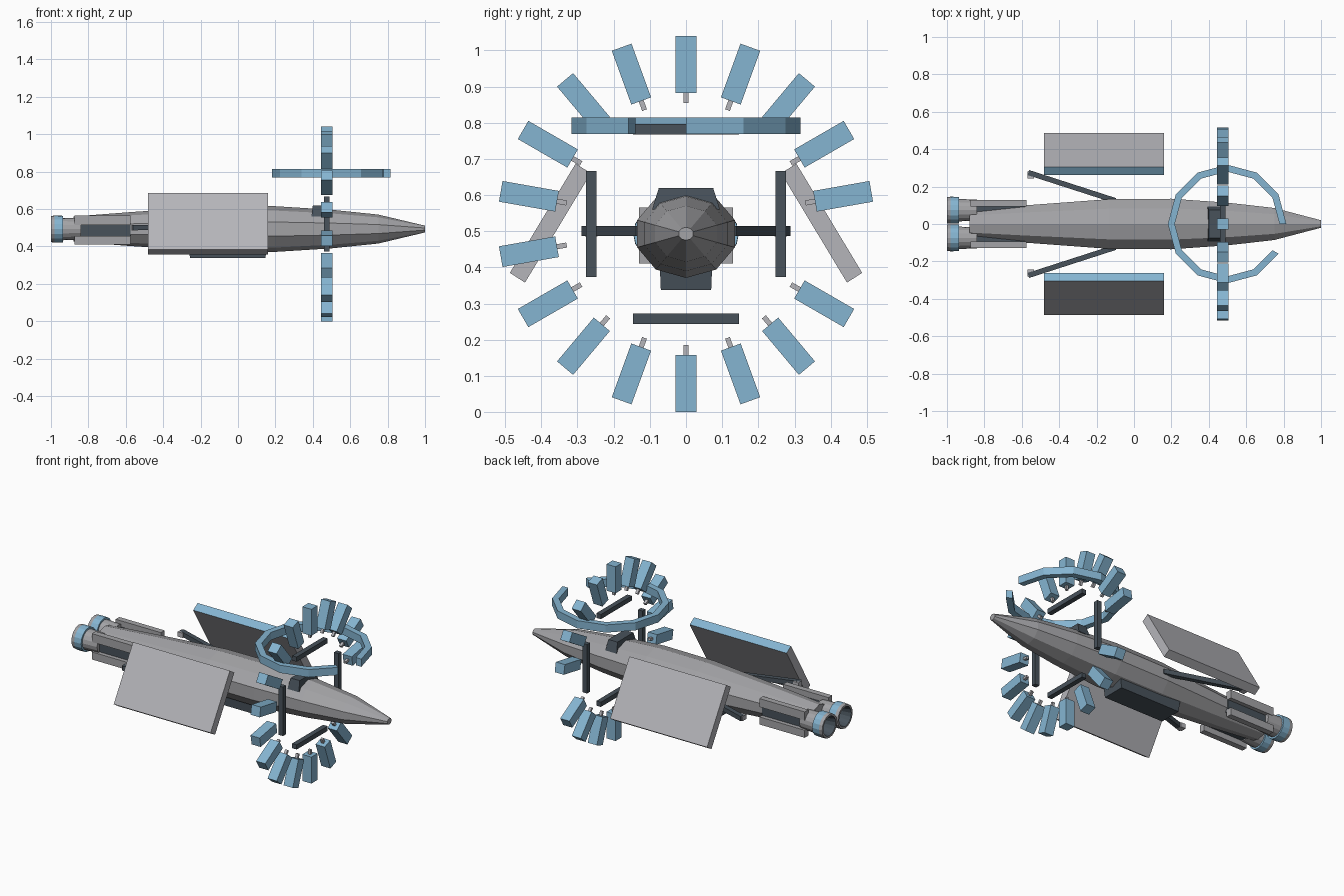
import bpy, bmesh, math
from mathutils import Vector, Matrix

if "Cube" in bpy.data.objects:
    bpy.data.objects.remove(bpy.data.objects["Cube"])


def mat(name, r, g, b):
    m = bpy.data.materials.new(name)
    m.diffuse_color = (r, g, b, 1)
    m.use_nodes = True
    m.node_tree.nodes["Principled BSDF"].inputs["Base Color"].default_value = m.diffuse_color
    return m


HULL = mat("hull grey", .37, .37, .385)
LIGHT = mat("light grey", .46, .46, .49)
BLUE = mat("sky blue", .235, .46, .64)
DARK = mat("dark slate", .065, .085, .105)


def finish(name, bm, *mats, recalc=True):
    if recalc:
        bmesh.ops.recalc_face_normals(bm, faces=bm.faces[:])
    me = bpy.data.meshes.new(name)
    bm.to_mesh(me)
    bm.free()
    for m in mats:
        me.materials.append(m)
    ob = bpy.data.objects.new(name, me)
    bpy.context.collection.objects.link(ob)
    return ob


def box(name, size, mtx, m, taper=1.0):
    """Box under a matrix; taper scales its lower face."""
    bm = bmesh.new()
    bmesh.ops.create_cube(bm, size=1)
    for v in bm.verts:
        k = taper if v.co.z < 0 else 1
        v.co = Vector((v.co.x * size[0] * k, v.co.y * size[1] * k, v.co.z * size[2]))
    bm.transform(mtx)
    return finish(name, bm, m)


def at(x, y, z):
    return Matrix.Translation((x, y, z))


def lathe(name, profile, n, center, mats, rule=lambda x: 0, start=math.pi / 2,
          closed=False, zscale=1):
    """Rings (x, radius) about an axis parallel to x."""
    bm = bmesh.new()
    rings = []
    for x, r in profile:
        rings.append([bm.verts.new((x, center[0] + r * math.cos(start + i * math.tau / n),
                                    center[1] + zscale * r * math.sin(start + i * math.tau / n)))
                      for i in range(n)])
    pairs = list(zip(rings, rings[1:])) + ([(rings[-1], rings[0])] if closed else [])
    for a, b in pairs:
        for i in range(n):
            bm.faces.new((a[i], a[i - 1], b[i - 1], b[i]))
    if not closed:
        bm.faces.new(rings[0])
        bm.faces.new(rings[-1])
    for f in bm.faces:
        f.material_index = rule(f)
    return finish(name, bm, *mats)


# main hull: ten-sided spindle
lathe("hull", [(-.88, .078), (-.58, .105), (-.13, .14), (.2, .142), (.5, .12), (.75, .09), (1, .021)],
      10, (0, .493), [HULL], zscale=.86)

# dark sensor hump on top of the hull
box("sensor_hump", (.06, .15, .06), at(.43, 0, .59), DARK, 1.25)

# belly bay below the hull
box("belly_bay", (.42, .145, .07), at(-.055, 0, .372), DARK, .96)

# engine section: dark core with grey rails either side
box("engine_core", (.29, .21, .085), at(-.72, 0, .487), DARK)
for s in (-1, 1):
    box("upper_rail", (.3, .035, .05), at(-.725, s * .112, .54), HULL)
    box("lower_rail", (.3, .035, .045), at(-.725, s * .112, .433), HULL)

    # engine bells with a blue band and a dark hollow mouth
    def bell_rule(f):
        c = f.calc_center_median()
        r = math.hypot(c.y - s * .074, c.z - .493)
        if r < .062 and c.x < -.9:
            return 2
        return 1 if -.98 < c.x < -.935 and r > .062 else 0
    lathe("engine_bell", [(-.84, .056), (-.935, .06), (-.935, .071), (-.98, .072), (-1, .07),
                          (-1, .058), (-.93, .045), (-.925, .003)],
          16, (s * .074, .493), [HULL, BLUE, DARK], bell_rule)

    # angled panels, blue on the upper edge
    bm = bmesh.new()
    sec = [(.305, .687), (.487, .385), (.445, .358), (.263, .66)]
    a = [bm.verts.new((-.48, s * y, z)) for y, z in sec]
    b = [bm.verts.new((.16, s * y, z)) for y, z in sec]
    bm.faces.new(a)
    bm.faces.new(b)
    for i in range(4):
        f = bm.faces.new((a[i], a[i - 1], b[i - 1], b[i]))
        f.material_index = 1 if i == 0 else 0
    finish("side_panel", bm, LIGHT, BLUE)

    # diagonal outrigger arms with small tips
    p, q = Vector((-.1, s * .125, .501)), Vector((-.565, s * .275, .501))
    ang = math.atan2(q.y - p.y, q.x - p.x)
    box("outrigger_arm", ((q - p).length, .028, .028),
        Matrix.Translation((p + q) / 2) @ Matrix.Rotation(ang, 4, 'Z'), DARK)
    box("arm_tip", (.035, .035, .028), at(-.553, s * .262, .5), LIGHT)

# wheel of blue modules round the hull, one place left empty
HUB = at(.475, 0, .52)
for k in range(18):
    deg = 90 + 20 * k
    if deg % 360 == 350:
        continue
    rot = HUB @ Matrix.Rotation(math.radians(deg), 4, 'X')
    box("wheel_module", (.06, .158, .058), rot @ at(0, .441, 0), BLUE)
    box("module_stub", (.016, .03, .014), rot @ at(0, .35, 0), LIGHT)

# four dark bars inside the wheel
for k in range(4):
    box("wheel_bar", (.03, .028, .292),
        HUB @ Matrix.Rotation(k * math.pi / 2, 4, 'X') @ at(0, .262, 0), DARK)

# open horizontal ring: eleven of twelve segments
bm = bmesh.new()
rings = []
for k in range(12):
    t = math.radians(30 * k)
    rings.append([bm.verts.new((.498 + r * math.cos(t), r * math.sin(t), z))
                  for r, z in ((.28, .769), (.317, .769), (.317, .815), (.28, .815))])
for a, b in zip(rings, rings[1:]):
    for i in range(4):
        bm.faces.new((a[i], a[i - 1], b[i - 1], b[i]))
bm.faces.new(rings[0])
bm.faces.new(rings[-1])
finish("open_ring", bm, BLUE)
